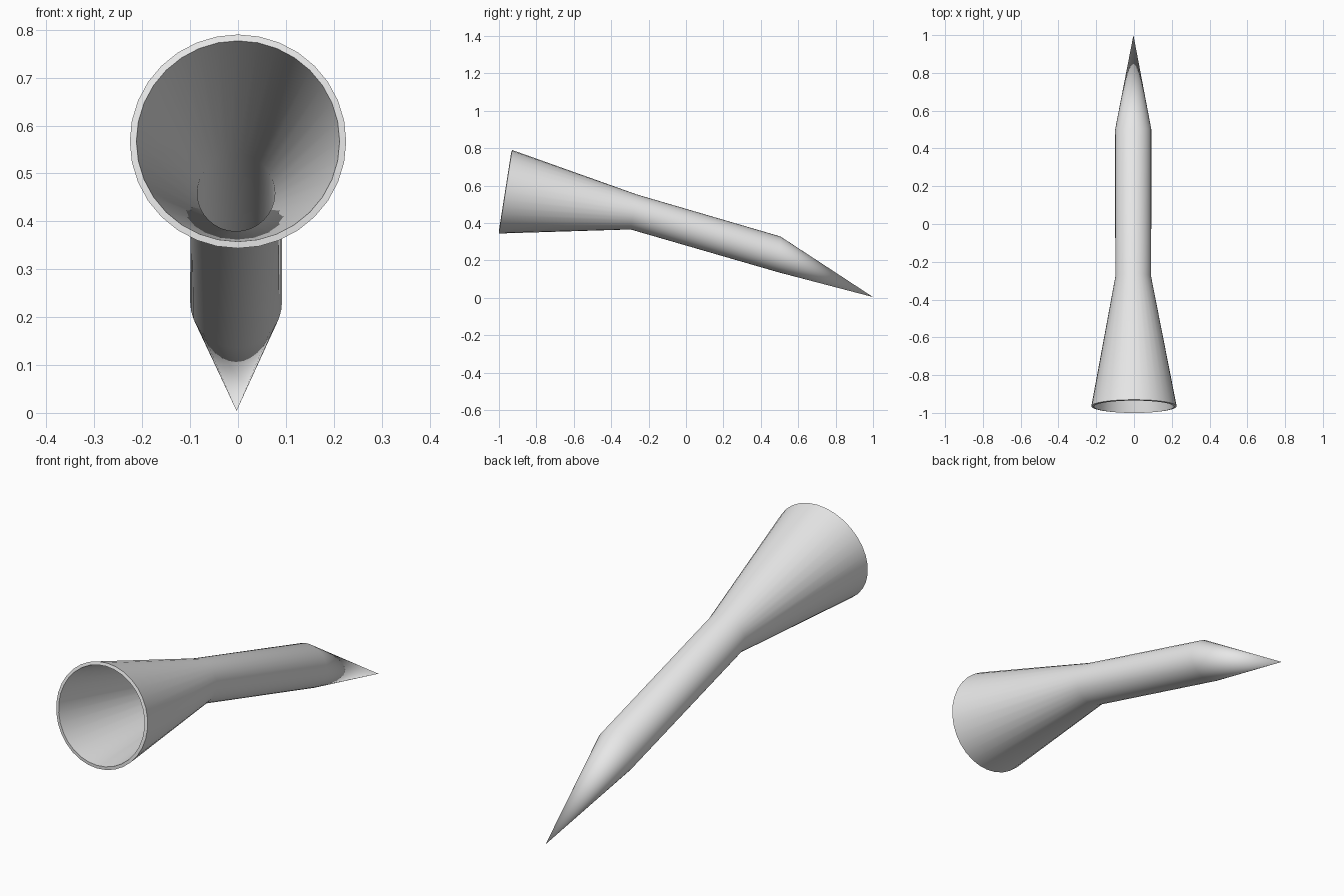
import bpy
import bmesh
import math
from mathutils import Vector

cube = bpy.data.objects.get("Cube")
if cube:
    bpy.data.objects.remove(cube, do_unlink=True)

SIDES = 32
WALL = 0.014

grey = bpy.data.materials.new("light grey")
grey.use_nodes = True
colour = (0.8, 0.8, 0.8, 1.0)
grey.diffuse_color = colour
grey.node_tree.nodes["Principled BSDF"].inputs["Base Color"].default_value = colour

# Stations along the horn: centre x, y, z, radius, lean of the ring towards +y
stations = [
    (0.0, -0.965, 0.567, 0.226, 0.157),
    (-0.004, -0.28, 0.459, 0.095, 0.18),
    (-0.004, 0.5, 0.232, 0.096, 0.05),
]
tip_point = (-0.003, 1.0, 0.004)

bm = bmesh.new()
rings = []
for x, y, z, radius, lean in stations:
    up = Vector((0, lean, 1)).normalized()
    ring = []
    for i in range(SIDES):
        a = math.tau * i / SIDES
        offset = Vector((math.cos(a), 0, 0)) + up * math.sin(a)
        ring.append(bm.verts.new(Vector((x, y, z)) + offset * radius))
    rings.append(ring)

# Flared mouth and straight neck
for front, back in zip(rings, rings[1:]):
    for i in range(SIDES):
        j = (i + 1) % SIDES
        bm.faces.new((front[i], front[j], back[j], back[i]))

# Pointed end
tip = bm.verts.new(tip_point)
for i in range(SIDES):
    bm.faces.new((rings[-1][i], rings[-1][(i + 1) % SIDES], tip))

# Make the faces point away from the axis
bm.faces.ensure_lookup_table()
bm.normal_update()
first = bm.faces[0]
if first.normal.dot(first.calc_center_median() - Vector(stations[0][:3])) < 0:
    bmesh.ops.reverse_faces(bm, faces=bm.faces[:])

mesh = bpy.data.meshes.new("horn")
bm.to_mesh(mesh)
bm.free()
mesh.materials.append(grey)
horn = bpy.data.objects.new("horn", mesh)
bpy.context.collection.objects.link(horn)

# Hollow wall, open at the mouth
shell = horn.modifiers.new("wall", "SOLIDIFY")
shell.thickness = WALL
shell.offset = -1

bpy.context.view_layer.objects.active = horn
horn.select_set(True)
bpy.ops.object.modifier_apply(modifier=shell.name)
bpy.ops.object.shade_smooth_by_angle(angle=math.radians(50))
